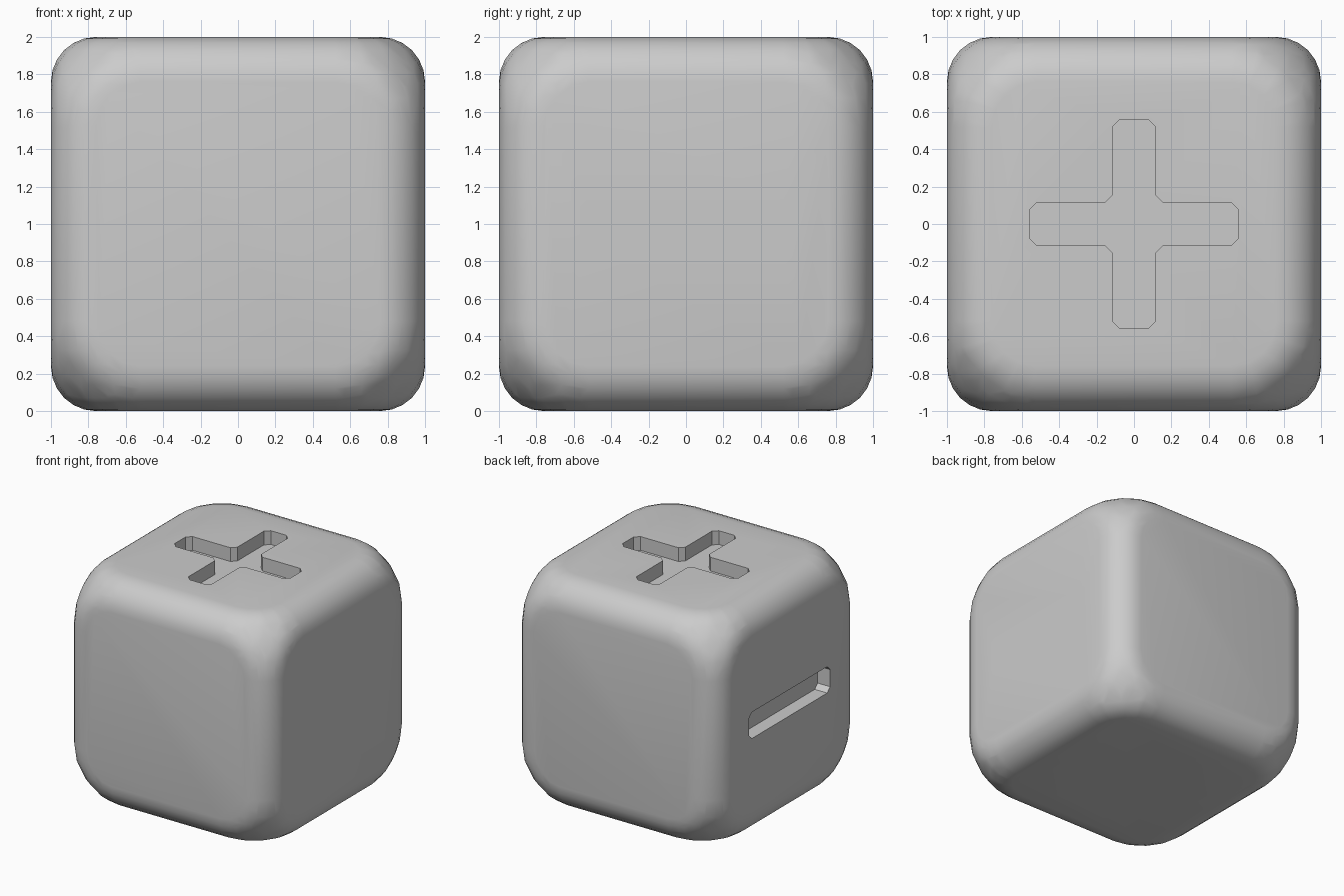
import bpy, bmesh, math
from mathutils import Vector, Matrix

if "Cube" in bpy.data.objects:
    bpy.data.objects.remove(bpy.data.objects["Cube"])

FLAT, RAD, DEPTH = 0.76, 0.24, 0.12   # flat half-width, edge radius, engraving depth
ARM, HALF, CH = 0.56, 0.115, 0.04     # mark half-length, half-width, corner chamfer


def finish(bm, name):
    bmesh.ops.recalc_face_normals(bm, faces=bm.faces[:])
    me = bpy.data.meshes.new(name)
    bm.to_mesh(me)
    bm.free()
    ob = bpy.data.objects.new(name, me)
    bpy.context.collection.objects.link(ob)
    return ob


# Rounded body: hull of small spheres placed on a core with softened corners
bm = bmesh.new()
N, c = 6, FLAT - 0.24
dirs = []
for i in range(N + 1):
    for j in range(N + 1):
        a, e = i * math.pi / 2 / N, j * math.pi / 2 / N
        dirs.append(Vector((math.cos(a) * math.cos(e), math.sin(a) * math.cos(e), math.sin(e))))
pts = set()
for k in range(5):
    a = k * math.pi / 8
    u, v = c + 0.24 * math.cos(a), c + 0.24 * math.sin(a)
    for core in ((u, v, FLAT), (u, FLAT, v), (FLAT, u, v)):
        for d in dirs:
            p = Vector(core) + d * RAD
            for sx in (-1, 1):
                for sy in (-1, 1):
                    for sz in (-1, 1):
                        pts.add((round(p.x * sx, 4), round(p.y * sy, 4), round(1 + p.z * sz, 4)))
for p in sorted(pts):
    bm.verts.new(p)
bmesh.ops.convex_hull(bm, input=bm.verts[:])
bmesh.ops.delete(bm, geom=[v for v in bm.verts if not v.link_faces], context='VERTS')
bmesh.ops.dissolve_limit(bm, angle_limit=math.radians(0.5), verts=bm.verts[:], edges=bm.edges[:])
die = finish(bm, "die_body")

# Engraving outlines with chamfered corners
quarter = [(ARM, HALF - CH), (ARM - CH, HALF), (HALF + CH, HALF),
           (HALF, HALF + CH), (HALF, ARM - CH), (HALF - CH, ARM)]
plus = [(x, y) for x, y in quarter]
for turn in range(1, 4):
    for x, y in quarter:
        for _ in range(turn):
            x, y = -y, x
        plus.append((x, y))
minus = [(ARM, HALF - CH), (ARM - CH, HALF), (CH - ARM, HALF), (-ARM, HALF - CH),
         (-ARM, CH - HALF), (CH - ARM, -HALF), (ARM - CH, -HALF), (ARM, CH - HALF)]


def engrave(name, outline, rot):
    bm = bmesh.new()
    face = bm.faces.new([bm.verts.new((x, y, 1 - DEPTH)) for x, y in outline])
    ext = bmesh.ops.extrude_face_region(bm, geom=[face])
    bmesh.ops.translate(bm, vec=(0, 0, 0.3), verts=[g for g in ext["geom"] if isinstance(g, bmesh.types.BMVert)])
    bm.transform(Matrix.Translation((0, 0, 1)) @ rot)
    cutter = finish(bm, name)
    cutter.hide_render = True
    mod = die.modifiers.new(name, 'BOOLEAN')
    mod.operation, mod.solver, mod.object = 'DIFFERENCE', 'EXACT', cutter
    bpy.context.view_layer.objects.active = die
    bpy.ops.object.modifier_apply(modifier=name)
    bpy.data.objects.remove(cutter)


# Plus on top and bottom, minus on left and right, front and back blank
to_side = Matrix.Rotation(math.pi / 2, 4, 'Y') @ Matrix.Rotation(math.pi / 2, 4, 'Z')
flip_x = Matrix.Rotation(math.pi, 4, 'X')
flip_z = Matrix.Rotation(math.pi, 4, 'Z')
engrave("plus_top", plus, Matrix.Identity(4))
engrave("plus_bottom", plus, flip_x)
engrave("minus_right", minus, to_side)
engrave("minus_left", minus, flip_z @ to_side)

die.select_set(True)
bpy.context.view_layer.objects.active = die
bpy.ops.object.shade_smooth_by_angle(angle=math.radians(30))
